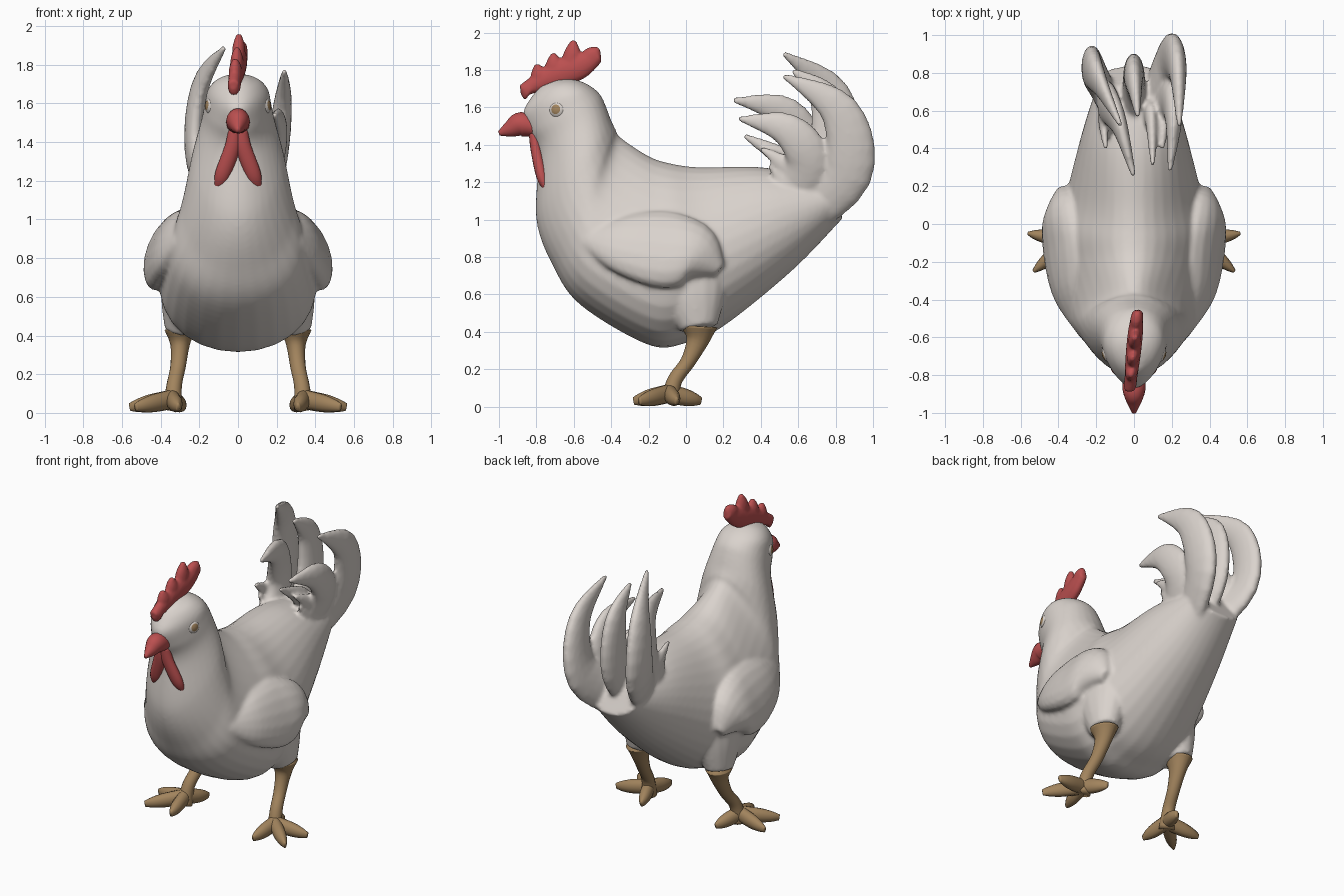
import bpy, bmesh, math
from mathutils import Vector

cube = bpy.data.objects.get("Cube")
if cube:
    bpy.data.objects.remove(cube)


def material(name, *rgb):
    mat = bpy.data.materials.new(name)
    mat.use_nodes = True
    mat.diffuse_color = (*rgb, 1)
    shader = mat.node_tree.nodes["Principled BSDF"]
    shader.inputs["Base Color"].default_value = (*rgb, 1)
    shader.inputs["Roughness"].default_value = 0.8
    return mat


white = material("feather white", 0.7, 0.65, 0.61)
red = material("comb red", 0.5, 0.08, 0.08)
tan = material("leg tan", 0.36, 0.23, 0.11)


def spline(rows, steps=5):
    """Catmull-Rom curve through rows of numbers."""
    smooth = []
    last = len(rows) - 1
    for i in range(last):
        corners = rows[max(i - 1, 0)], rows[i], rows[i + 1], rows[min(i + 2, last)]
        for step in range(steps):
            t = step / steps
            smooth.append([
                b + t / 2 * (c - a + t * (2 * a - 5 * b + 4 * c - d + t * (3 * (b - c) + d - a)))
                for a, b, c, d in zip(*corners)])
    return smooth + [list(rows[last])]


def loft(bm, frames, sides):
    """Skin egg-shaped rings given as centre, two half axes and narrowing."""
    rings = []
    for centre, u, v, egg in frames:
        angles = [math.tau * k / sides for k in range(sides)]
        rings.append([bm.verts.new(centre + u * math.cos(a) + v * math.sin(a) * (1 - egg * math.cos(a)))
                      for a in angles])
    for ring, following in zip(rings, rings[1:]):
        for k in range(sides):
            n = (k + 1) % sides
            bm.faces.new((ring[k], ring[n], following[n], following[k]))
    bm.faces.new(reversed(rings[0]))
    bm.faces.new(rings[-1])


def tube(bm, path, side=Vector((1, 0, 0)), mirror=1, sides=16):
    """Tapered limb: rows of x, y, z, half depth, half width along the side axis."""
    rows = spline([(x * mirror, *rest) for x, *rest in path])
    points = [Vector(row[:3]) for row in rows]
    frames = []
    for i, (point, row) in enumerate(zip(points, rows)):
        along = (points[min(i + 1, len(points) - 1)] - points[max(i - 1, 0)]).normalized()
        across = (side - along * side.dot(along)).normalized()
        frames.append((point, along.cross(across) * row[3], across * row[4], 0))
    loft(bm, frames, sides)


def plume(bm, size, *points, mirror=1):
    """Feather that thins from its root to a fine tip."""
    path = []
    for i, point in enumerate(points):
        depth = size * (1 - (i / (len(points) - 1)) ** 3) + 0.014
        path.append((*point, depth, depth * 0.4 + 0.007))
    tube(bm, path, mirror=mirror)


def finish(bm, name, *mats):
    bmesh.ops.recalc_face_normals(bm, faces=bm.faces)
    mesh = bpy.data.meshes.new(name)
    bm.to_mesh(mesh)
    bm.free()
    for mat in mats:
        mesh.materials.append(mat)
    mesh.shade_smooth()
    part = bpy.data.objects.new(name, mesh)
    bpy.context.collection.objects.link(part)
    return part


def fuse(part, voxel, passes):
    """Melt overlapping pieces into one soft surface."""
    remesh = part.modifiers.new("fuse", 'REMESH')
    remesh.mode = 'VOXEL'
    remesh.voxel_size = voxel
    remesh.use_smooth_shade = True
    relax = part.modifiers.new("relax", 'SMOOTH')
    relax.iterations = passes


# Body: back point and belly point (y, z), half width and narrowing, tail to head
outline = [
    (0.72, 1.22, 0.84, 1.01, 0.18, 0), (0.4, 1.28, 0.57, 0.73, 0.27, 0.1),
    (0.08, 1.28, 0.2, 0.43, 0.35, 0.25), (-0.08, 1.3, 0, 0.34, 0.39, 0.28),
    (-0.2, 1.34, -0.2, 0.33, 0.38, 0.35), (-0.35, 1.44, -0.56, 0.54, 0.32, 0.45),
    (-0.38, 1.49, -0.71, 0.75, 0.28, 0.15), (-0.4, 1.53, -0.8, 1, 0.24, -0.1),
    (-0.43, 1.61, -0.79, 1.34, 0.19, -0.15), (-0.46, 1.67, -0.84, 1.47, 0.17, -0.2),
    (-0.52, 1.72, -0.87, 1.57, 0.15, -0.3), (-0.6, 1.75, -0.83, 1.65, 0.11, -0.2),
    (-0.68, 1.75, -0.78, 1.71, 0.05, 0)]
bm = bmesh.new()
frames = []
for back_y, back_z, belly_y, belly_z, half_width, egg in spline(outline, steps=8):
    back, belly = Vector((0, back_y, back_z)), Vector((0, belly_y, belly_z))
    frames.append(((back + belly) / 2, (back - belly) / 2, Vector((half_width, 0, 0)), egg))
loft(bm, frames, sides=32)

# Wings, thighs and the short tufts where the tail meets the back
wing = [(0.29, -0.52, 0.9, 0.07, 0.04), (0.34, -0.34, 0.87, 0.17, 0.08),
        (0.36, -0.12, 0.84, 0.22, 0.1), (0.37, 0.05, 0.82, 0.17, 0.1),
        (0.37, 0.18, 0.73, 0.04, 0.04)]
thigh = [(0.23, 0, 0.78, 0.26, 0.16), (0.27, 0.04, 0.58, 0.18, 0.13),
         (0.3, 0.07, 0.42, 0.1, 0.08)]
for mirror in (1, -1):
    tube(bm, wing, side=Vector((mirror, 0, 0.4)), mirror=mirror)
    tube(bm, thigh, mirror=mirror)
    for drop in (0, 0.09, 0.18):
        plume(bm, 0.05, (0.13, 0.64, 1.16 - drop / 2), (0.16, 0.56, 1.27 - drop),
              (0.15, 0.4 + drop / 2, 1.38 - drop), mirror=mirror)

# Tail feathers: left sickle, right sickle, middle, then the shorter ones
plume(bm, 0.13, (0.06, 0.55, 1), (0.18, 0.86, 1.25), (0.23, 0.82, 1.58), (0.24, 0.52, 1.77))
plume(bm, 0.12, (-0.06, 0.5, 1.05), (-0.21, 0.8, 1.3), (-0.2, 0.78, 1.67), (-0.07, 0.52, 1.89))
plume(bm, 0.12, (0, 0.55, 1.05), (0, 0.76, 1.3), (0, 0.76, 1.62), (0.02, 0.57, 1.8))
plume(bm, 0.11, (-0.08, 0.5, 1.05), (-0.14, 0.64, 1.32), (-0.08, 0.53, 1.57), (0, 0.25, 1.64))
plume(bm, 0.11, (0.08, 0.5, 1.05), (0.18, 0.65, 1.3), (0.21, 0.54, 1.48), (0.19, 0.28, 1.54))
plume(bm, 0.07, (0.06, 0.52, 1.1), (0.09, 0.57, 1.28), (0.1, 0.31, 1.45))
fuse(finish(bm, "feathered_body", white), voxel=0.013, passes=5)

# Comb: a deep ridge with five leaning points, turned slightly
bm = bmesh.new()
tube(bm, [(0, -0.88, 1.69, 0.03, 0.03), (0, -0.7, 1.77, 0.07, 0.04),
          (0, -0.57, 1.82, 0.07, 0.04), (0, -0.47, 1.88, 0.04, 0.03)])
for y, z in ((-0.88, 1.72), (-0.8, 1.83), (-0.71, 1.89), (-0.6, 1.96), (-0.47, 1.92)):
    root = Vector((0, -0.67 + (y + 0.67) * 0.75, 1.77 + (y + 0.67) * 0.4))
    tip = Vector((0, y, z))
    tube(bm, [(*root, 0.06, 0.035), (*root.lerp(tip, 0.6), 0.045, 0.032), (*tip, 0.012, 0.012)])
for vert in bm.verts:
    vert.co.x += (vert.co.y + 0.65) / 10
fuse(finish(bm, "comb", red), voxel=0.009, passes=4)

# Beak
bm = bmesh.new()
tube(bm, [(0, -0.8, 1.49, 0.05, 0.06), (0, -0.88, 1.51, 0.065, 0.06),
          (0, -0.94, 1.485, 0.045, 0.04), (0, -1, 1.46, 0.012, 0.01)])
finish(bm, "beak", red)

for mirror, label in ((1, "left"), (-1, "right")):
    # Wattle
    bm = bmesh.new()
    tube(bm, [(0.02, -0.81, 1.46, 0.03, 0.03), (0.03, -0.8, 1.37, 0.03, 0.04),
              (0.08, -0.77, 1.23, 0.03, 0.04), (0.1, -0.75, 1.16, 0.01, 0.02)], mirror=mirror)
    finish(bm, label + "_wattle", red)

    # Eye with an iris cap
    bm = bmesh.new()
    look = Vector((0.93 * mirror, -0.33, 0.1)).normalized()
    bmesh.ops.create_uvsphere(bm, u_segments=24, v_segments=20, radius=0.056)
    bm.transform(look.to_track_quat('Z', 'Y').to_matrix().to_4x4())
    for face in bm.faces:
        face.material_index = int(face.calc_center_median().normalized().dot(look) > 0.9)
    bmesh.ops.translate(bm, vec=(0.115 * mirror, -0.68, 1.585), verts=bm.verts)
    finish(bm, label + "_eye", white, tan)

    # Leg with four splayed toes
    bm = bmesh.new()
    tube(bm, [(0.3, 0.07, 0.43, 0.1, 0.08), (0.3, 0.06, 0.35, 0.06, 0.05),
              (0.31, 0.01, 0.24, 0.04, 0.04), (0.33, -0.06, 0.14, 0.04, 0.04),
              (0.34, -0.09, 0.02, 0.05, 0.05)], mirror=mirror)
    ankle = Vector((0.34, -0.09, 0.07))
    for x, y in ((0.56, -0.05), (0.53, -0.25), (0.31, -0.28), (0.28, 0.08)):
        tip = Vector((x, y, 0.03))
        toe = [(*ankle.lerp(tip, t), 0.04 - 0.03 * t ** 4, 0.05 - 0.03 * t ** 3) for t in (0, 0.5, 0.8, 1)]
        tube(bm, toe, side=Vector((0, 0, 1)), mirror=mirror, sides=12)
    for vert in bm.verts:
        vert.co.z = max(vert.co.z, 0)
    finish(bm, label + "_leg", tan)
